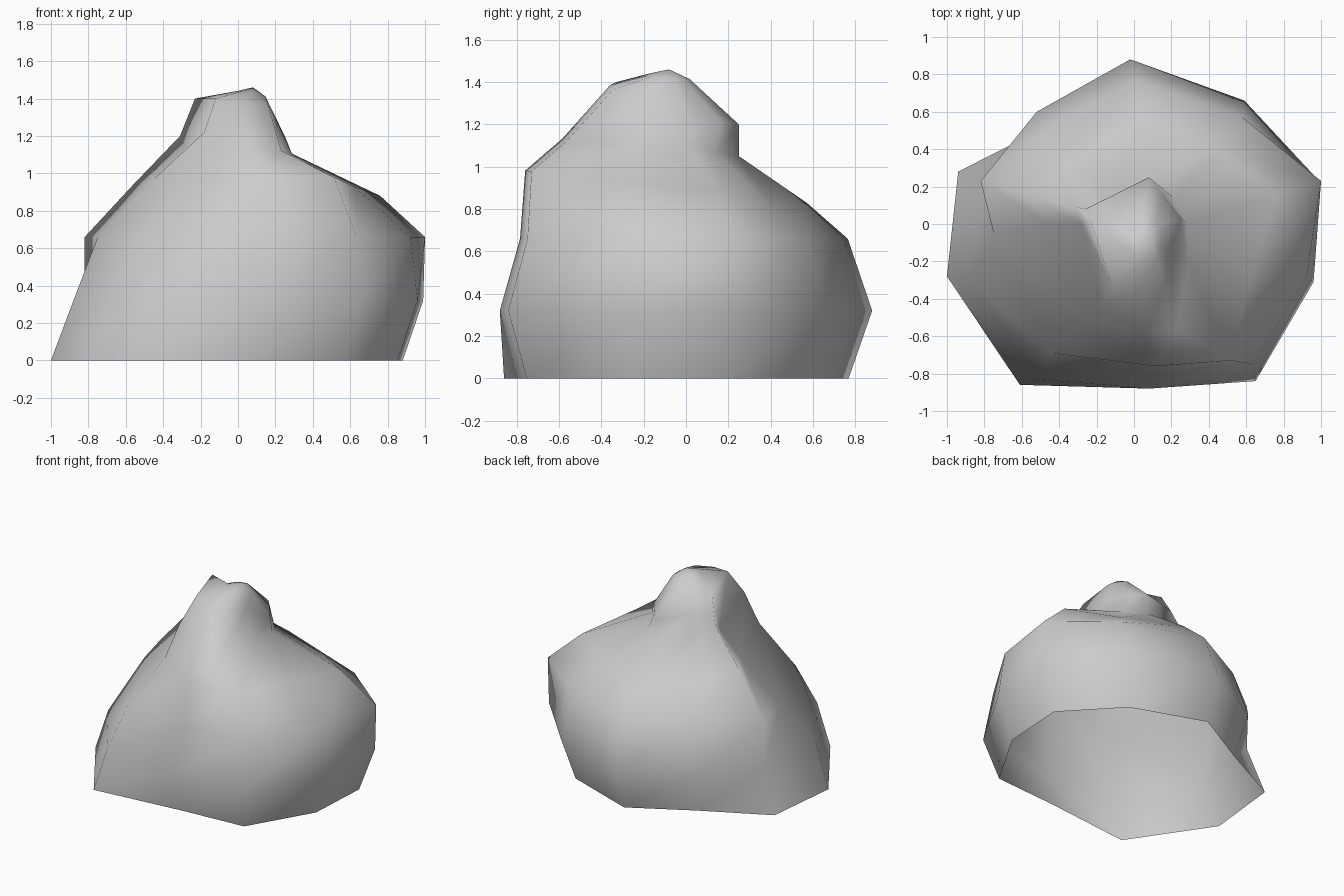
import bpy
import bmesh
from mathutils import Vector

cube = bpy.data.objects.get("Cube")
if cube:
    bpy.data.objects.remove(cube, do_unlink=True)

# Single stone colour
stone = bpy.data.materials.new("stone_grey")
stone.use_nodes = True
colour = (0.6, 0.6, 0.6, 1)
stone.diffuse_color = colour
shader = next(n for n in stone.node_tree.nodes if n.type == 'BSDF_PRINCIPLED')
shader.inputs["Base Color"].default_value = colour

# Ten-sided outline of the widest level, clockwise from the back
OUTLINE = [(-.02, .88), (.59, .66), (.99, .23), (.96, -.31), (.65, -.84),
           (.08, -.88), (-.52, -.83), (-.88, -.3), (-.82, .23), (-.52, .6)]

# Each level: scale x, scale y, centre x, centre y, height, tilt along x, tilt along y
LEVELS = {
    "foot": (.89, .885, 0, -.01, 0, 0, 0),
    "belly": (1, 1, 0, 0, .32, 0, 0),
    "chest": (.93, .88, .03, -.01, .66, 0, 0),
    "shoulder": (.7, .75, .06, -.1, .896, 0, -.113),
    "neck": (.31, .47, .03, -.17, 1.09, -.06, -.08),
    "brow": (.25, .34, 0, -.06, 1.28, -.12, -.3),
    "crown": (.08, .11, .07, -.08, 1.43, -.2, -.1),
}

# Irregular corners that break away from the outline
CORNERS = {
    ("foot", 6): (-.61, -.86, 0),
    ("foot", 7): (-1, -.28, 0),
    ("foot", 8): (-.94, .28, 0),
    ("chest", 2): (1, .23, .66),
    ("chest", 6): (-.44, -.69, .63),
    ("chest", 7): (-.75, -.05, .66),
    ("chest", 8): (-.82, .23, .66),
    ("shoulder", 0): (.03, .57, .83),
    ("shoulder", 1): (.45, .4, .82),
    ("shoulder", 2): (.76, .16, .88),
    ("shoulder", 3): (.62, -.3, .93),
    ("shoulder", 6): (-.25, -.52, .97),
    ("shoulder", 7): (-.45, 0, .97),
    ("shoulder", 8): (-.56, .15, .94),
    ("neck", 0): (.08, .25, 1.05),
    ("neck", 2): (.28, .01, 1.11),
    ("neck", 3): (.29, -.22, 1.1),
    ("neck", 6): (-.18, -.44, 1.22),
    ("neck", 7): (-.28, 0, 1.13),
    ("neck", 8): (-.31, .09, 1.2),
    ("brow", 0): (.08, .25, 1.2),
    ("brow", 2): (.25, .03, 1.2),
    ("brow", 3): (.19, -.17, 1.32),
    ("brow", 6): (-.12, -.33, 1.4),
    ("brow", 7): (-.23, .02, 1.4),
    ("brow", 8): (-.26, .08, 1.28),
}


def corner(level, i):
    if (level, i) in CORNERS:
        return Vector(CORNERS[level, i])
    sx, sy, cx, cy, height, tilt_x, tilt_y = LEVELS[level]
    x = OUTLINE[i][0] * sx + cx
    y = OUTLINE[i][1] * sy + cy
    return Vector((x, y, height + tilt_x * x + tilt_y * y))


# Boulder shell: stacked rings, open underneath, closed at the peak
bm = bmesh.new()
count = len(OUTLINE)
rings = [[bm.verts.new(corner(level, i)) for i in range(count)] for level in LEVELS]
peak = bm.verts.new((.08, -.08, 1.46))
for i in range(count):
    j = (i + 1) % count
    for low, high in zip(rings, rings[1:]):
        bm.faces.new((low[j], low[i], high[i], high[j]))
    bm.faces.new((rings[-1][j], rings[-1][i], peak))
for face in bm.faces:
    face.smooth = True

mesh = bpy.data.meshes.new("boulder")
bm.to_mesh(mesh)
bm.free()
mesh.materials.append(stone)
boulder = bpy.data.objects.new("boulder", mesh)
bpy.context.collection.objects.link(boulder)
